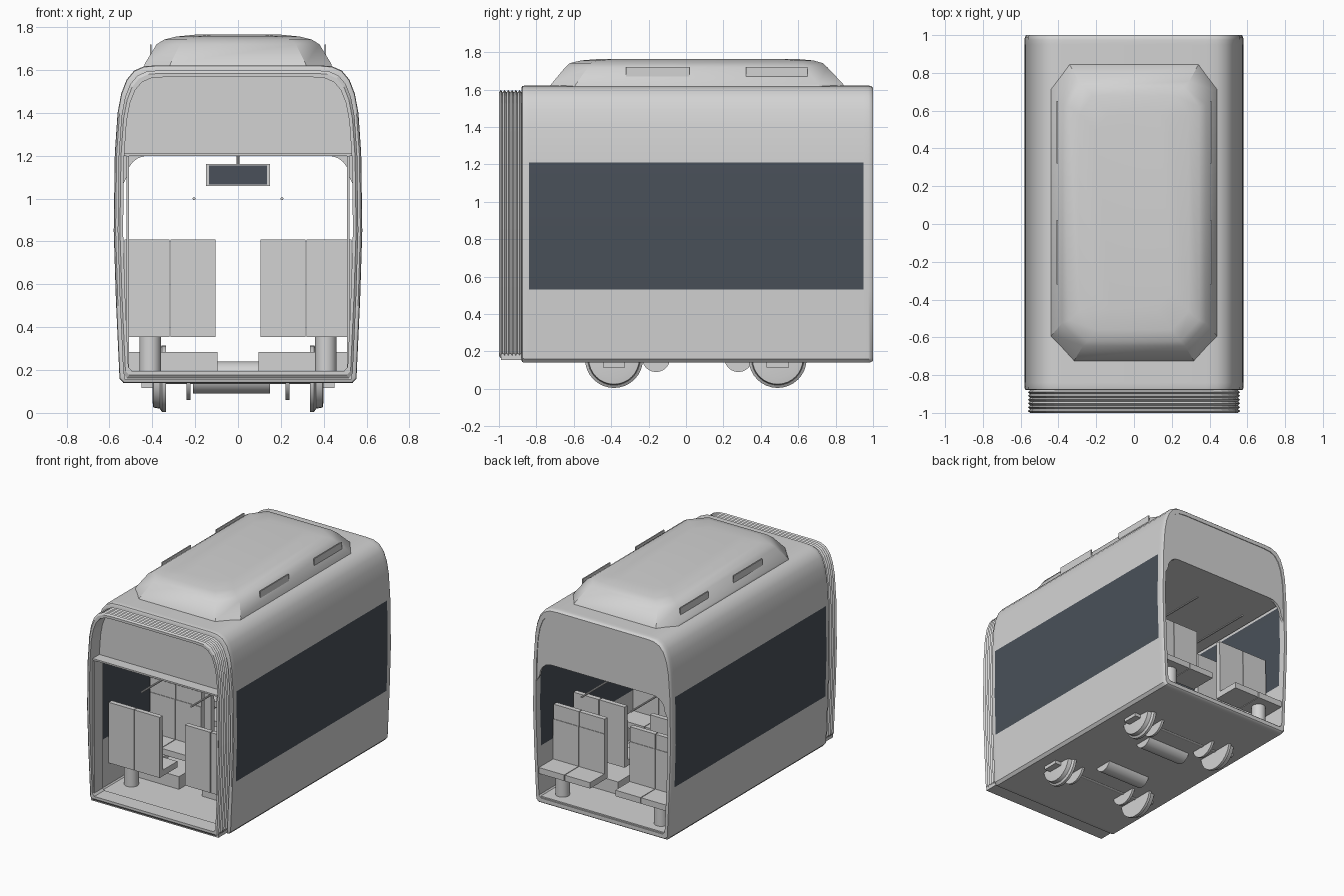
import bpy, bmesh, math
from mathutils import Matrix, Vector

old = bpy.data.objects.get("Cube")
if old:
    bpy.data.objects.remove(old, do_unlink=True)


def material(name, rgb):
    m = bpy.data.materials.new(name)
    m.use_nodes = True
    m.diffuse_color = (*rgb, 1)
    m.node_tree.nodes["Principled BSDF"].inputs["Base Color"].default_value = (*rgb, 1)
    return m


GREY = material("light_grey", (0.65, 0.65, 0.65))
DARK = material("dark_glass", (0.067, 0.081, 0.1))


def finish(name, bm, mat=GREY, smooth=False):
    bmesh.ops.recalc_face_normals(bm, faces=bm.faces)
    me = bpy.data.meshes.new(name)
    bm.to_mesh(me)
    bm.free()
    me.materials.append(mat)
    ob = bpy.data.objects.new(name, me)
    bpy.context.collection.objects.link(ob)
    if smooth:
        bpy.ops.object.select_all(action='DESELECT')
        ob.select_set(True)
        bpy.context.view_layer.objects.active = ob
        bpy.ops.object.shade_smooth_by_angle(angle=math.radians(35))
    return ob


def box(name, x, y, z, mat=GREY):
    bm = bmesh.new()
    size = Vector((x[1] - x[0], y[1] - y[0], z[1] - z[0]))
    mid = Vector((sum(x), sum(y), sum(z))) / 2
    bmesh.ops.create_cube(bm, size=1, matrix=Matrix.Translation(mid) @ Matrix.Diagonal((*size, 1)))
    return finish(name, bm, mat)


def rod(name, a, b, r, sides=24):
    a, b = Vector(a), Vector(b)
    bm = bmesh.new()
    rot = (b - a).to_track_quat('Z', 'Y').to_matrix().to_4x4()
    bmesh.ops.create_cone(bm, cap_ends=True, segments=sides, radius1=r, radius2=r,
                          depth=(b - a).length, matrix=Matrix.Translation((a + b) / 2) @ rot)
    return finish(name, bm, GREY, True)


def loft(rings, closed=False, caps=False):
    bm = bmesh.new()
    vs = [[bm.verts.new(p) for p in r] for r in rings]
    pairs = list(zip(vs, vs[1:])) + ([(vs[-1], vs[0])] if closed else [])
    for a, b in pairs:
        for i in range(len(a)):
            j = (i + 1) % len(a)
            bm.faces.new((a[i], a[j], b[j], b[i]))
    if caps:
        bm.faces.new(vs[0])
        bm.faces.new(vs[-1])
    return bm


def plate(name, pts, y0, y1):
    return finish(name, loft([[(x, y, z) for x, z in pts] for y in (y0, y1)], caps=True))


# Body cross-section, right half mirrored to a closed loop
half = [(.535, .14), (.553, .16), (.57, .53), (.58, .85), (.575, 1.21), (.562, 1.4),
        (.545, 1.49), (.52, 1.555), (.485, 1.597), (.44, 1.617), (.38, 1.622)]
section = half + [(-x, z) for x, z in reversed(half)]


def scaled(s):
    return [(x * s, .88 + (z - .88) * s) for x, z in section]


def ring(y, s):
    return [(x, y, z) for x, z in scaled(s)]


# Body shell with window bands on both walls, inside and out
IN = .945
shell = [(1, .985), (.99, .996), (.975, 1), (.95, 1), (-.84, 1), (-.86, 1), (-.875, .996),
         (-.88, .985), (-.88, IN), (-.84, IN), (.95, IN), (1, IN)]
body = finish("body_shell", loft([ring(y, s) for y, s in shell], closed=True), GREY, True)
body.data.materials.append(DARK)
for f in body.data.polygons:
    c = f.center
    if abs(f.normal.x) > .9 and .53 < c.z < 1.21 and -.84 < c.y < .95:
        f.material_index = 1

# Folded gangway bellows
folds = 6
bellows = []
for i in range(2 * folds + 1):
    bellows.append(ring(-.88 - .12 * i / (2 * folds), .968 if i % 2 else .95))
bellows += [ring(-1, .925), ring(-.88, .925)]
finish("bellows", loft(bellows, closed=True))

# End headers; the rear one has rounded opening corners
inner = [p for p in scaled(.95) if p[1] > 1.22]
plate("front_header", [(.54, 1.2)] + inner + [(-.54, 1.2)], -.89, -.87)
arch = [(-.52 + .1 * (1 - math.cos(t)), 1.1 + .1 * math.sin(t))
        for t in [math.pi / 2 * k / 6 for k in range(7)]]
arch += [(-x, z) for x, z in reversed(arch)]
plate("rear_header", [(.545, 1.05)] + inner + [(-.545, 1.05)] + arch, .975, .995)

# Interior ceiling and floor
box("ceiling", (-.53, .53), (-.97, .98), (1.2, 1.212))
box("floor", (-.53, .53), (-.99, .99), (.155, .19))

# Roof unit: chamfered plan shrinking towards the top
def roof_ring(z, w, y0, y1, c):
    side = [(w - c, y0), (w, y0 + c * 1.1), (w, y1 - c * 1.1), (w - c * .8, y1)]
    return [(x, y, z) for x, y in side + [(-x, y) for x, y in reversed(side)]]


finish("roof_unit", loft([
    roof_ring(1.61, .44, -.73, .85, .12), roof_ring(1.63, .435, -.72, .84, .12),
    roof_ring(1.72, .38, -.645, .755, .11), roof_ring(1.742, .345, -.62, .73, .1),
    roof_ring(1.756, .29, -.56, .68, .09), roof_ring(1.765, .2, -.45, .58, .08)],
    caps=True), GREY, True)

for s in (-1, 1):
    # Roof side vents
    for y0, y1 in ((-.32, .02), (.32, .65)):
        box("roof_vent", sorted((s * .403, s * .411)), (y0, y1), (1.665, 1.72))
    # Gangway posts and handrails
    box("gangway_post", sorted((s * .508, s * .52)), (-.98, -.88), (.18, 1.2))
    rod("handrail", (s * .205, -.85, 1), (s * .205, .95, 1), .007, 8)

# Seats: back position along y and facing direction
for y, d in ((-.78, 1), (-.25, -1), (-.17, 1), (.58, -1), (.78, 1)):
    for s in (-1, 1):
        for a, b in ((.105, .315), (.32, .53)):
            x = sorted((s * a, s * b))
            box("seat_cushion", x, sorted((y, y + d * .21)), (.355, .4))
            box("seat_back", x, sorted((y, y + d * .04)), (.36, .7))
            box("headrest", x, sorted((y, y + d * .036)), (.7, .81))
        rod("seat_support", (s * .41, y + d * .1, .19), (s * .41, y + d * .1, .36), .05)

# Hanging information screen
box("screen_case", (-.15, .15), (-.02, .02), (1.06, 1.162))
for s in (-1, 1):
    box("screen_panel", (-.135, .135), sorted((s * .019, s * .024)), (1.067, 1.155), DARK)
rod("screen_hanger", (0, 0, 1.15), (0, 0, 1.205), .007, 8)

# Running gear: wheels, discs, axles, motors and wheel housings
for wy, my in ((-.385, -.16), (.49, .28)):
    rod("axle", (-.4, wy, .155), (.4, wy, .155), .02, 12)
    rod("motor", (-.21, my, .165), (.15, my, .165), .075)
    for s in (-1, 1):
        bm = loft([[(s * x, wy + r * math.cos(t), .16 + r * math.sin(t))
                    for t in [math.tau * k / 32 for k in range(32)]]
                   for x, r in ((.335, .1), (.335, .155), (.355, .155), (.365, .14),
                                (.395, .135), (.4, .1))], caps=True)
        finish("wheel", bm, GREY, True)
        rod("brake_disc", (s * .222, wy, .17), (s * .24, wy, .17), .11)
        box("axle_box", sorted((s * .4, s * .45)), (wy - .06, wy + .06), (.115, .17))
        box("wheel_housing", sorted((s * .095, s * .53)), (wy - .18, wy + .18), (.185, .285))
